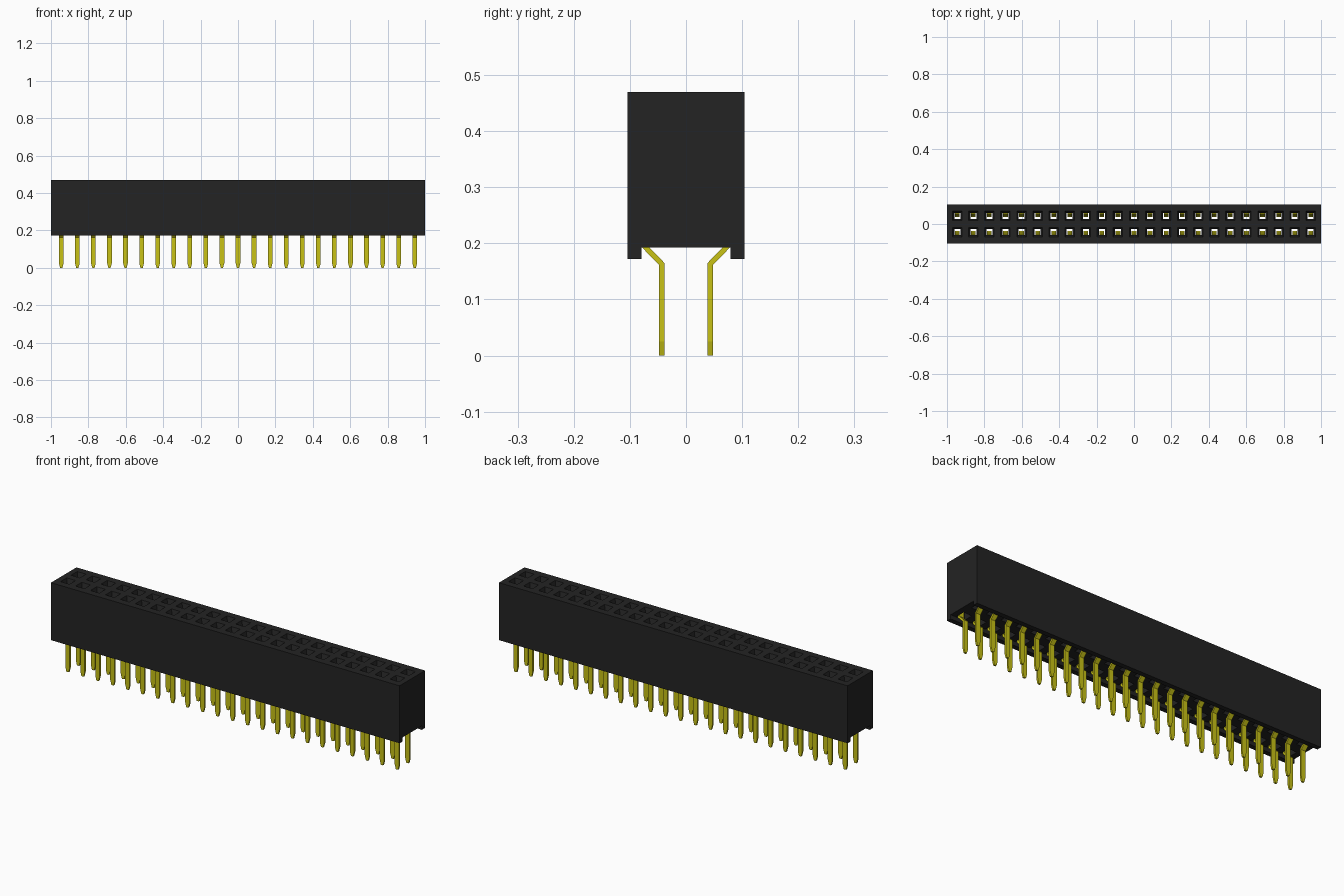
import bpy, bmesh
from mathutils import Vector

if "Cube" in bpy.data.objects:
    bpy.data.objects.remove(bpy.data.objects["Cube"], do_unlink=True)

PINS, PITCH = 23, 0.0859
FIRST_X = -PITCH * (PINS - 1) / 2


def material(name, colour, rough):
    mat = bpy.data.materials.new(name)
    mat.use_nodes = True
    mat.diffuse_color = colour
    bsdf = mat.node_tree.nodes["Principled BSDF"]
    bsdf.inputs["Base Color"].default_value = colour
    bsdf.inputs["Roughness"].default_value = rough
    return mat


def loft(name, rings, mat):
    """Closed solid through a series of rings with equal point counts."""
    bm = bmesh.new()
    loops = [[bm.verts.new(p) for p in ring] for ring in rings]
    n = len(loops[0])
    for a, b in zip(loops, loops[1:]):
        for i in range(n):
            j = (i + 1) % n
            bm.faces.new((a[i], a[j], b[j], b[i]))
    bm.faces.new(loops[0])
    bm.faces.new(loops[-1])
    bmesh.ops.recalc_face_normals(bm, faces=bm.faces)
    mesh = bpy.data.meshes.new(name)
    bm.to_mesh(mesh)
    bm.free()
    mesh.materials.append(mat)
    obj = bpy.data.objects.new(name, mesh)
    bpy.context.collection.objects.link(obj)
    return obj


def repeat(obj):
    """Mirror to the second row, then repeat along the length."""
    mirror = obj.modifiers.new("Rows", 'MIRROR')
    mirror.use_axis = (False, True, False)
    array = obj.modifiers.new("Columns", 'ARRAY')
    array.count = PINS
    array.use_relative_offset = False
    array.use_constant_offset = True
    array.constant_offset_displace = (PITCH, 0, 0)
    obj.location.x = FIRST_X


plastic = material("black plastic", (0.017, 0.017, 0.017, 1), 0.6)
gold = material("yellow gold", (0.58, 0.54, 0.008, 1), 0.4)

# Housing: block with a channel along its underside
half = [(0.079, 0.193), (0.079, 0.172), (0.104, 0.172), (0.104, 0.47)]
profile = half + [(-y, z) for y, z in reversed(half)]
housing = loft("housing", [[(x, y, z) for y, z in profile] for x in (-1, 1)], plastic)

# Socket cutter: funnel mouth, narrow throat, wide contact cavity
sections = [(0.48, 0.029, 0.014, 0.072), (0.445, 0.016, 0.027, 0.059),
            (0.43, 0.016, 0.027, 0.059), (0.429, 0.024, 0.027, 0.0785),
            (0.185, 0.024, 0.027, 0.0785)]
cutter = loft("socket_cutter", [[(-w, a, z), (w, a, z), (w, b, z), (-w, b, z)]
                                for z, w, a, b in sections], plastic)
repeat(cutter)
cutter.hide_render = True
cut = housing.modifiers.new("Sockets", 'BOOLEAN')
cut.operation = 'DIFFERENCE'
cut.solver = 'EXACT'
cut.object = cutter
bpy.context.view_layer.objects.active = housing
bpy.ops.object.modifier_apply(modifier=cut.name)
bpy.data.objects.remove(cutter, do_unlink=True)

# Contact pins: bent flat strips with a tapered tip; (y, z, half width)
path = [(0.043, 0, 0.006), (0.043, 0.025, 0.0125), (0.043, 0.163, 0.0125),
        (0.073, 0.194, 0.0125), (0.073, 0.27, 0.0125),
        (0.051, 0.38, 0.0125), (0.058, 0.42, 0.0125)]
THICK = 0.0047
points = [Vector((y, z)) for y, z, w in path]
rings = []
for i, (y, z, w) in enumerate(path):
    before = (points[i] - points[max(i - 1, 0)]).normalized()
    after = (points[min(i + 1, len(points) - 1)] - points[i]).normalized()
    along = (before + after).normalized()
    side = Vector((-along.y, along.x))
    side *= THICK / max(along.dot(after if after.length else before), 0.5)
    a, b = points[i] - side, points[i] + side
    rings.append([(-w, a.x, a.y), (w, a.x, a.y), (w, b.x, b.y), (-w, b.x, b.y)])
repeat(loft("contact_pins", rings, gold))
